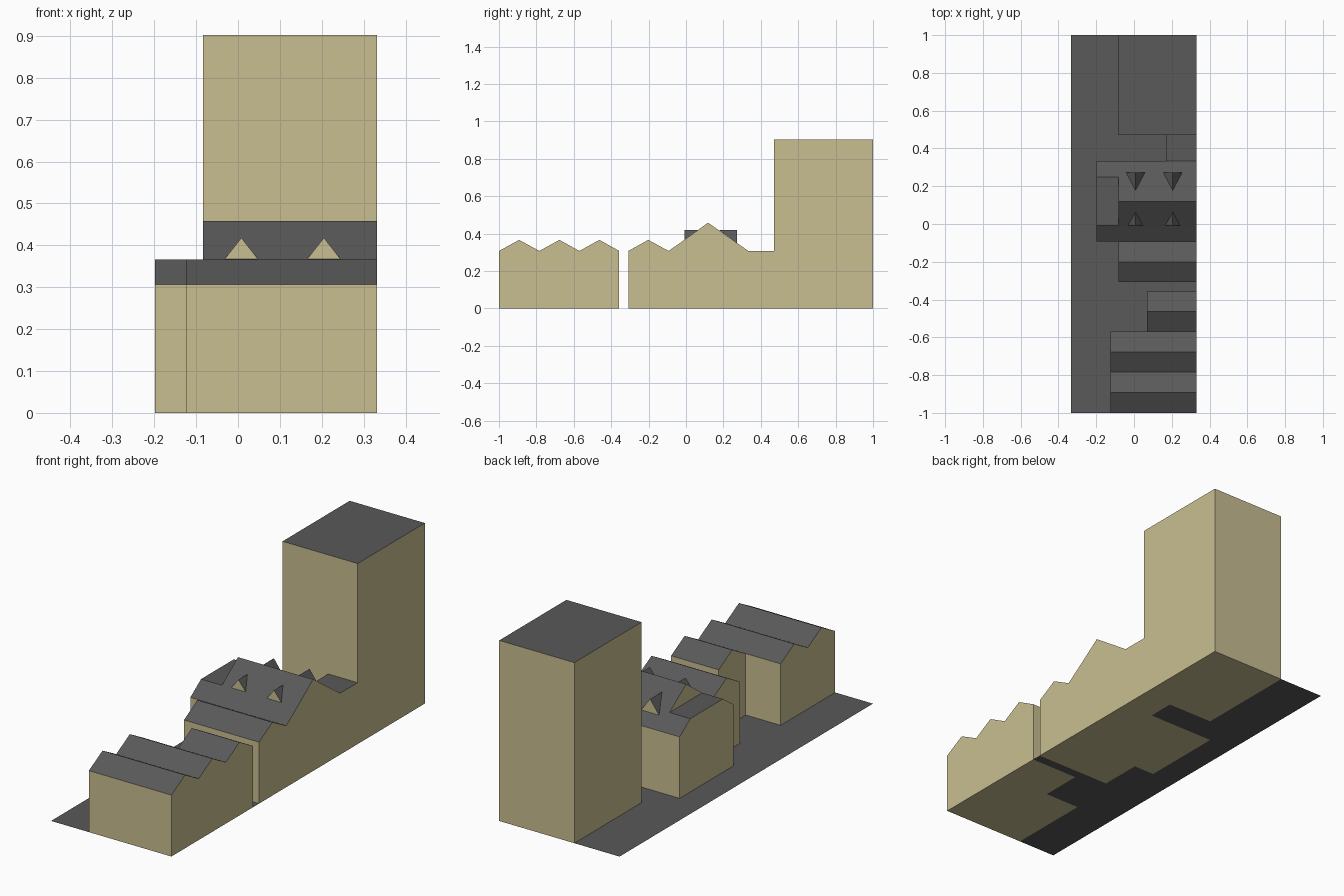
import bpy

if "Cube" in bpy.data.objects:
    bpy.data.objects.remove(bpy.data.objects["Cube"])

def material(name, rgb):
    m = bpy.data.materials.new(name)
    m.diffuse_color = (*rgb, 1)
    m.use_nodes = True
    m.node_tree.nodes["Principled BSDF"].inputs["Base Color"].default_value = m.diffuse_color
    return m

WALL = material("wall_tan", (0.584, 0.515, 0.283))
ROOF = material("roof_grey", (0.1, 0.1, 0.1))

def make(name, verts, faces, mats):
    me = bpy.data.meshes.new(name)
    me.from_pydata(verts, [], faces)
    me.materials.append(WALL)
    me.materials.append(ROOF)
    for poly, m in zip(me.polygons, mats):
        poly.material_index = m
    ob = bpy.data.objects.new(name, me)
    bpy.context.collection.objects.link(ob)
    return ob

def building(name, x0, x1, top, left_cap=None, right_cap=True, shared=()):
    """Extrude a (y, z) skyline, given front to back, along x.
    Shared walls ('front', 'back') against a neighbour are left out."""
    prof = [(top[0][0], 0), (top[-1][0], 0)] + top[::-1]
    n = len(prof)
    verts = [(x, y, z) for x in (x0, x1) for y, z in prof]
    faces, mats = [], []
    for a in range(n):
        b = (a + 1) % n
        if (a == 1 and 'back' in shared) or (a == n - 1 and 'front' in shared):
            continue
        faces.append((a + n, a, b, b + n))
        mats.append(1 if prof[b][0] < prof[a][0] - 1e-4 else 0)
    faces.append(tuple(reversed(left_cap or range(n))))
    mats.append(0)
    if right_cap:
        faces.append(tuple(range(n, 2 * n)))
        mats.append(0)
    return make(name, verts, faces, mats)

XR, EAVE, RIDGE = 0.332, 0.307, 0.366
XM, XL = -0.083, -0.198

def gables(*ys):
    """Skyline alternating eave and ridge."""
    return [(y, RIDGE if i % 2 else EAVE) for i, y in enumerate(ys)]

# Low houses along the street
building("front_double_house", -0.124, XR, gables(-1, -0.892, -0.784, -0.677, -0.57))
building("narrow_house", 0.069, XR, gables(-0.57, -0.463, -0.357), shared=('front',))
building("middle_house", XM, XR, gables(-0.308, -0.202, -0.093), shared=('back',))

# Large house: tall gable plus a lower flat-topped annexe on its left
low = [(-0.093, EAVE), (-0.009, RIDGE), (0.249, RIDGE), (0.333, EAVE)]
high = low[:2] + [(0.118, 0.458)] + low[2:]
building("large_house", XM, XR, high, left_cap=(3, 4, 5))
building("large_house_annexe", XL, XM, low, right_cap=False)

# Flat link and tower
building("flat_link", 0.169, XR, [(0.333, EAVE), (0.47, EAVE)], shared=('front', 'back'))
building("tower", XM, XR, [(0.47, 0.902), (1, 0.902)])

# Dormers on both slopes of the large house
def dormer(name, x, half, y, z, tip_y):
    verts = [(x - half, y, z), (x + half, y, z), (x, y, 0.418), (x, tip_y, 0.418)]
    faces = [(0, 1, 2), (1, 3, 2), (0, 2, 3)]
    if tip_y < y:
        faces = [f[::-1] for f in faces]
    make(name, verts, faces, (0, 1, 1))

for i, x in enumerate((0.008, 0.205)):
    dormer(f"front_dormer_{i + 1}", x, 0.04, -0.008, 0.367, 0.063)
    dormer(f"back_dormer_{i + 1}", x, 0.05, 0.272, 0.35, 0.178)

# Ground strip around the footprints
outline = [(-0.333, -1), (-0.124, -1), (-0.124, -0.57), (0.069, -0.57),
           (0.069, -0.357), (XR, -0.357), (XR, -0.308), (XM, -0.308),
           (XM, -0.093), (XL, -0.093), (XL, 0.333), (0.169, 0.333),
           (0.169, 0.47), (XM, 0.47), (XM, 1), (-0.333, 1)]
make("ground", [(x, y, 0) for x, y in outline], [tuple(range(len(outline)))], [1])
